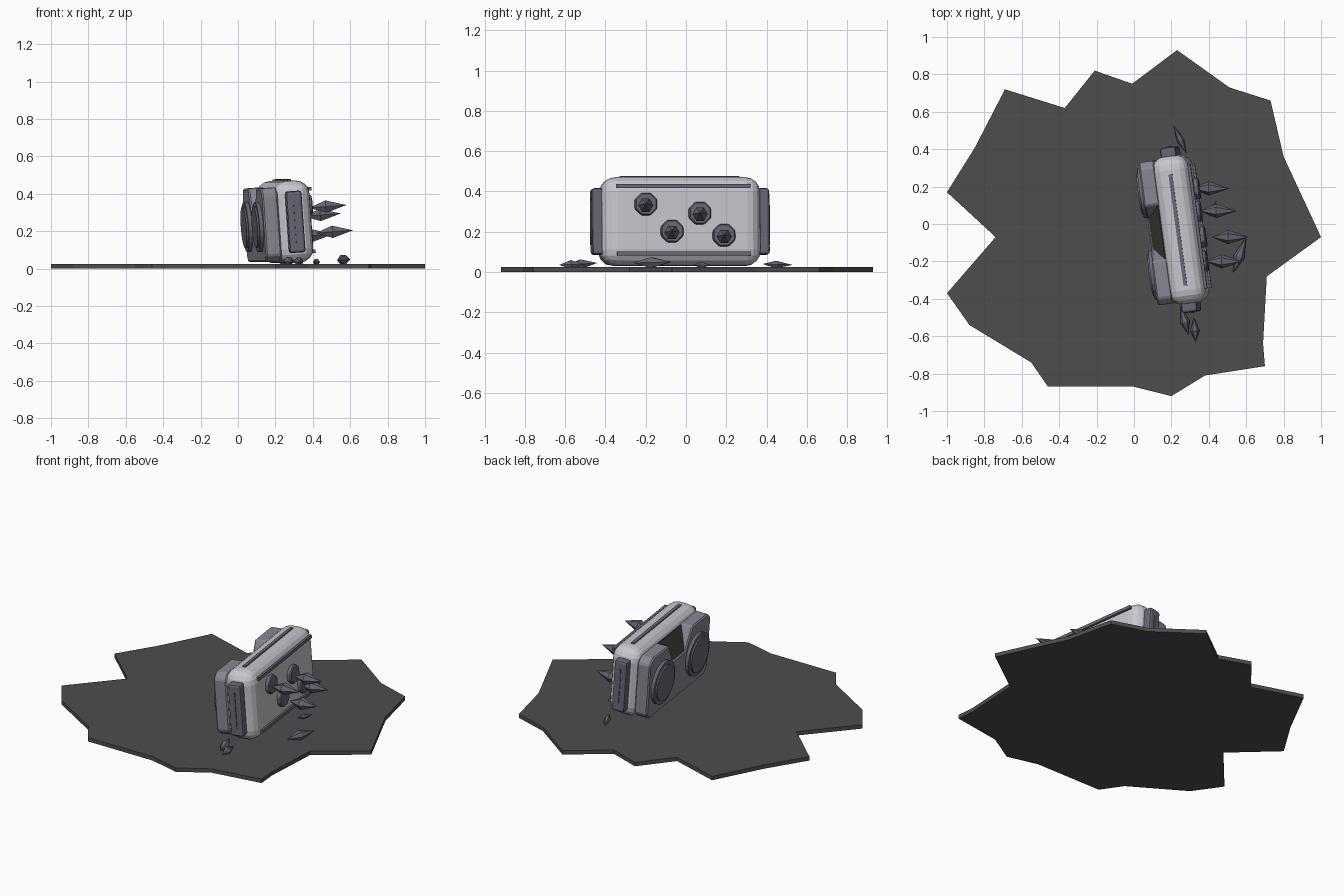
import bpy, bmesh, math
from mathutils import Matrix, Vector

old = bpy.data.objects.get("Cube")
if old:
    bpy.data.objects.remove(old, do_unlink=True)


def material(name, r, g, b):
    m = bpy.data.materials.new(name)
    m.use_nodes = True
    m.diffuse_color = (r, g, b, 1)
    m.node_tree.nodes["Principled BSDF"].inputs["Base Color"].default_value = (r, g, b, 1)
    return m


LIGHT = material("light_grey_metal", .57, .57, .62)
MID = material("mid_grey_plate", .24, .24, .29)
TRIM = material("slate_trim", .14, .135, .18)
CRYSTAL = material("slate_crystal", .13, .125, .165)
DARK = material("dark_window", .05, .05, .045)
GROUND = material("charcoal_ground", .075, .075, .075)

# The case is turned and leans back a little
POSE = (Matrix.Translation((.25, -.03, .25)) @ Matrix.Rotation(math.radians(7.7), 4, 'Z')
        @ Matrix.Rotation(math.radians(-4), 4, 'Y'))


def finish(name, bm, mat, pose=POSE, bevel=0, segments=1):
    bmesh.ops.recalc_face_normals(bm, faces=bm.faces)
    me = bpy.data.meshes.new(name)
    bm.to_mesh(me)
    bm.free()
    me.materials.append(mat)
    ob = bpy.data.objects.new(name, me)
    bpy.context.collection.objects.link(ob)
    ob.matrix_world = pose
    if bevel:
        mod = ob.modifiers.new("rounding", 'BEVEL')
        mod.width, mod.segments = bevel, segments
    return ob


def box(name, loc, size, mat, bevel=0, segments=1):
    bm = bmesh.new()
    bmesh.ops.create_cube(bm, size=1, matrix=Matrix.Translation(loc) @ Matrix.Diagonal((*size, 1)))
    return finish(name, bm, mat, bevel=bevel, segments=segments)


def slab(name, outline, x0, x1, mat, bevel=0):
    """Extrude a (y, z) outline through the case thickness."""
    bm = bmesh.new()
    face = bm.faces.new([bm.verts.new((x0, y, z)) for y, z in outline])
    out = bmesh.ops.extrude_face_region(bm, geom=[face])["geom"]
    bmesh.ops.translate(bm, vec=(x1 - x0, 0, 0),
                        verts=[v for v in out if isinstance(v, bmesh.types.BMVert)])
    return finish(name, bm, mat, bevel=bevel)


def circle(y, z, r, n):
    return [(y + r * math.cos(2 * math.pi * (i + .5) / n),
             z + r * math.sin(2 * math.pi * (i + .5) / n)) for i in range(n)]


def crystal(name, a, b, r, mat=CRYSTAL, waist=.45, sides=6):
    """Two joined pyramids between the tips a and b."""
    a, b = Vector(a), Vector(b)
    turn = (b - a).to_track_quat('Z', 'Y')
    bm = bmesh.new()
    ring = [bm.verts.new(a.lerp(b, waist) + turn @ Vector((r * math.cos(t), r * math.sin(t), 0)))
            for t in (2 * math.pi * i / sides for i in range(sides))]
    for tip in (bm.verts.new(a), bm.verts.new(b)):
        for i in range(sides):
            bm.faces.new((ring[i], ring[(i + 1) % sides], tip))
    return finish(name, bm, mat, pose=Matrix())


# Jagged ground
edge = [(1, -.07), (.8, .36), (.73, .66), (.51, .73), (.23, .93), (-.01, .75), (-.21, .82),
        (-.37, .62), (-.69, .72), (-.85, .41), (-1, .17), (-.74, -.07), (-1, -.37), (-.88, -.54),
        (-.55, -.74), (-.46, -.87), (0, -.87), (.2, -.92), (.38, -.81), (.7, -.76),
        (.69, -.64), (.71, -.28)]
bm = bmesh.new()
base = bm.faces.new([bm.verts.new((x, y, 0)) for x, y in edge])
top = bmesh.ops.extrude_face_region(bm, geom=[base])["geom"]
bmesh.ops.translate(bm, vec=(0, 0, .025), verts=[v for v in top if isinstance(v, bmesh.types.BMVert)])
finish("ground_slab", bm, GROUND, pose=Matrix())

# Rounded case and its trim strips
box("case_body", (0, 0, 0), (.2, .8, .44), LIGHT, .075, 4)
box("top_strip", (0, 0, .222), (.02, .6, .012), TRIM)
for name, z in (("upper_strip", .17), ("lower_strip", -.165)):
    box(name, (.103, .005, z), (.016, .67, .02), TRIM)

# Raised panels on both ends
for name, s in (("left_end", 1), ("right_end", -1)):
    box(name + "_panel", (0, s * .415, 0), (.085, .06, .33), TRIM, .014, 2)
    box(name + "_rib", (0, s * .446, 0), (.012, .008, .23), CRYSTAL)

# Speaker plate with a notch in its upper edge
half = [(.08, .06), (.15, .19), (.35, .19), (.385, .155), (.385, -.17), (.35, -.205)]
plate = half + [(-y, z) for y, z in reversed(half)]
slab("speaker_plate", plate, -.165, -.08, MID, .008)

# Sloping window inside the notch
bm = bmesh.new()
rear, front = -.075, -.155
corners = [(-.092, -.145, .185), (-.092, .145, .185), (front, .082, .06), (front, -.082, .06),
           (rear, -.145, .185), (rear, .145, .185), (rear, .082, .06), (rear, -.082, .06)]
v = [bm.verts.new(c) for c in corners]
bm.faces.new(v[:4])
bm.faces.new(v[4:])
for i in range(4):
    j = (i + 1) % 4
    bm.faces.new((v[i], v[j], v[j + 4], v[i + 4]))
finish("notch_window", bm, DARK)

# Speakers
for name, y in (("left_speaker", .22), ("right_speaker", -.22)):
    slab(name + "_rim", circle(y, -.015, .135, 24), -.185, -.15, TRIM)
    slab(name + "_cone", circle(y, -.015, .112, 24), -.194, -.18, TRIM)

# Studs and spikes on the other broad face
spikes = [(-.2, .33, .58), (.07, .285, .55), (-.07, .195, .615), (.19, .175, .51)]
for i, (y, z, tip) in enumerate(spikes):
    slab(f"stud_{i + 1}", circle(y + .015, z - .25, .06, 8), .09, .125, TRIM, .006)
    crystal(f"spike_{i + 1}", (tip - .2, y, z - .005), (tip, y, z + .01), .038)

# Loose shards on the ground
shards = [((.28, .38, .04), (.21, .53, .035), .02), ((.33, -.63, .035), (.32, -.5, .04), .025),
          ((.29, -.59, .035), (.25, -.44, .045), .026), ((.53, -.26, .045), (.6, -.07, .05), .03),
          ((.4, .04, .035), (.44, .12, .035), .018)]
for i, (a, b, r) in enumerate(shards):
    crystal(f"shard_{i + 1}", a, b, r)
